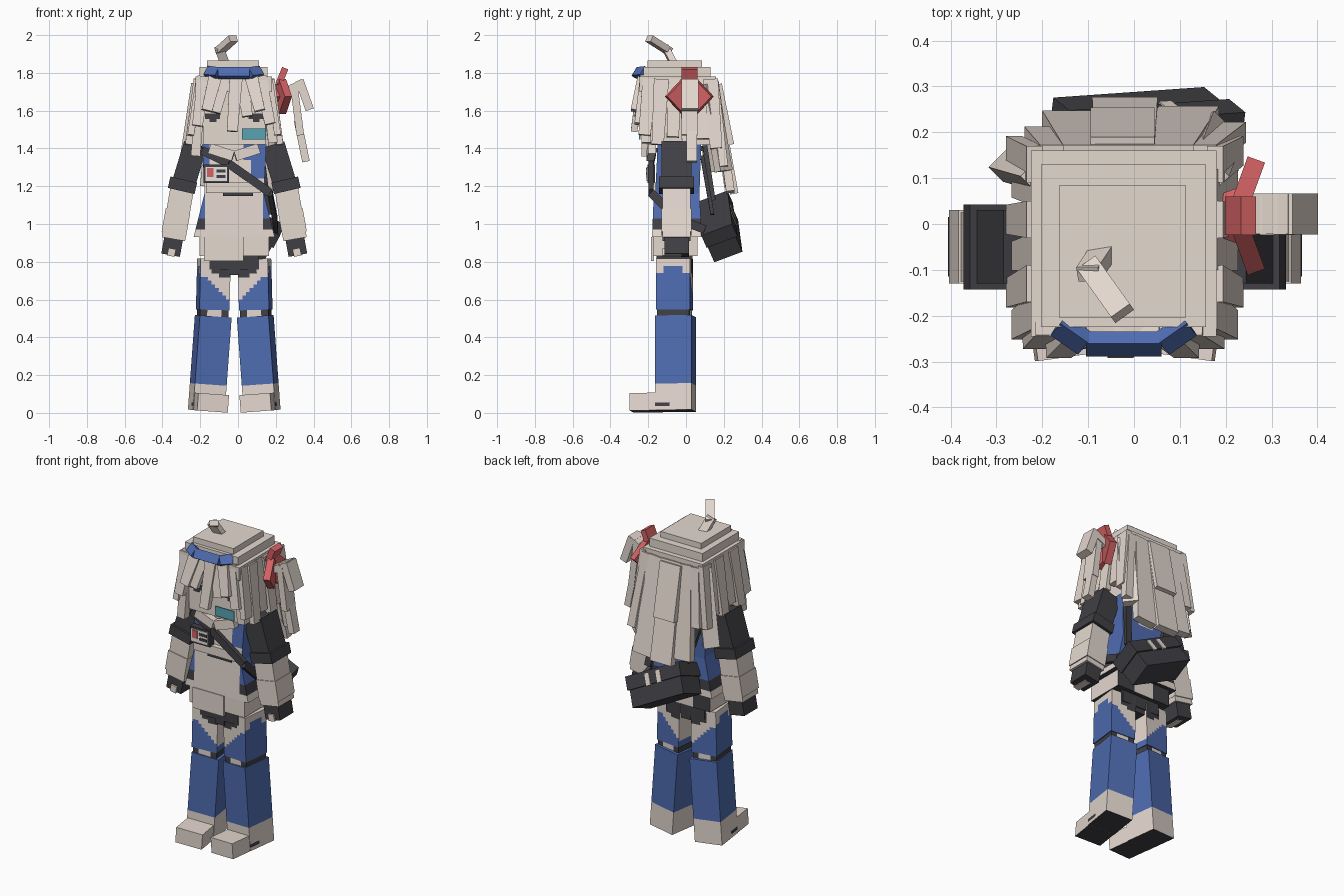
import bpy, bmesh, math
from mathutils import Matrix, Vector

if "Cube" in bpy.data.objects:
    bpy.data.objects.remove(bpy.data.objects["Cube"])

CX = -0.02  # body centre line
rad = math.radians


def material(name, rgb):
    m = bpy.data.materials.new(name)
    lin = [((c / 255 + 0.055) / 1.055) ** 2.4 for c in rgb] + [1]
    m.use_nodes = True
    m.diffuse_color = lin
    b = m.node_tree.nodes["Principled BSDF"]
    b.inputs["Base Color"].default_value = lin
    b.inputs["Roughness"].default_value = 0.9
    return m


MATS = [material("beige", (228, 216, 207)), material("charcoal", (64, 64, 69)),
        material("blue", (79, 108, 177)), material("red", (212, 98, 100)),
        material("teal", (88, 164, 180)), material("white", (240, 236, 232))]
BEIGE, DARK, BLUE, RED, TEAL, WHITE = range(6)


def finish(name, bm, mat, rule=None, step=0.02, matrix=None):
    """Colour by rule(centre, normal) on a fine grid, or flat, then link."""
    if rule:
        for ax in range(3):
            co = [v.co[ax] for v in bm.verts]
            lo, n = min(co), max(1, round((max(co) - min(co)) / step))
            d = (max(co) - lo) / n
            no = Vector([1 if i == ax else 0 for i in range(3)])
            for i in range(1, n):
                bmesh.ops.bisect_plane(bm, geom=bm.verts[:] + bm.edges[:] + bm.faces[:],
                                       plane_co=no * (lo + i * d), plane_no=no)
        bm.normal_update()
        for f in bm.faces:
            f.material_index = rule(f.calc_center_median(), f.normal)
        # merge cells of one colour back into large flat faces
        bmesh.ops.dissolve_limit(bm, angle_limit=0.01, verts=bm.verts[:], edges=bm.edges[:],
                                 delimit={'MATERIAL'})
    else:
        for f in bm.faces:
            f.material_index = mat
    if matrix:
        bm.transform(matrix)
    me = bpy.data.meshes.new(name)
    bm.to_mesh(me)
    bm.free()
    for m in MATS:
        me.materials.append(m)
    bpy.context.collection.objects.link(bpy.data.objects.new(name, me))


def box(name, x, y, z, mat=BEIGE, top=None, rule=None, matrix=None):
    """Box from ranges; top=(x range, y range) tapers it."""
    bm = bmesh.new()
    bmesh.ops.create_cube(bm, size=1)
    for v in bm.verts:
        i, j, k = [int(c > 0) for c in v.co]
        xr, yr = top if (k and top) else (x, y)
        v.co = (xr[i], yr[j], z[k])
    finish(name, bm, mat, rule, matrix=matrix)


def bar(name, p0, p1, w, t, mat=BEIGE, out=(0, -1, 0), taper=1.0):
    """Box running from p0 to p1, with its thickness along 'out'."""
    p0, p1 = Vector(p0), Vector(p1)
    d = (p1 - p0).normalized()
    side = d.cross(Vector(out)).normalized()
    n = side.cross(d)
    m = Matrix((side, n, d)).transposed().to_4x4()
    m.translation = p0
    h, k, L = w / 2, t / 2, (p1 - p0).length
    box(name, (-h, h), (-k, k), (0, L), mat, matrix=m, top=((-h * taper, h * taper), (-k, k)))


# Legs, boots, sleeves and hands
for s, side in ((1, "left"), (-1, "right")):
    leg = (Matrix.Translation((CX + s * 0.111, -0.055, 0.511)) @ Matrix.Rotation(rad(-4.2 * s), 4, 'Y')
           @ Matrix.Rotation(rad(-8 * s), 4, 'Z'))

    def boot_rule(c, n, s=s):
        if n.z < -0.5:
            return DARK if c.z < -0.4 else BLUE
        if s * n.x > 0.5 and -0.10 < c.y < -0.02 and -0.49 < c.z < -0.455:
            return DARK
        return BEIGE if c.z < -0.36 else BLUE

    box(side + "_lower_leg", (-0.085, 0.085), (-0.097, 0.097), (-0.502, 0), rule=boot_rule, matrix=leg)
    box(side + "_boot_toe", (-0.082, 0.082), (-0.235, -0.09), (-0.503, -0.41), rule=boot_rule, matrix=leg)

    def thigh_rule(c, n, s=s):
        u = s * c.x  # outward
        if u < 0.02 and c.z > 0.19 + 0.3 * u and abs(n.y) > 0.5:
            return DARK
        if s * n.x > 0.5:
            return BLUE if c.z < (0.225 if abs(c.y) < 0.05 else 0.19) else BEIGE
        return BLUE if c.z < 0.12 + 0.9 * u else BEIGE

    thigh = (Matrix.Translation((CX + s * 0.114, -0.06, 0.545)) @ Matrix.Rotation(rad(-1.5 * s), 4, 'Y')
             @ Matrix.Rotation(rad(-6 * s), 4, 'Z'))
    box(side + "_thigh", (-0.08, 0.08), (-0.09, 0.09), (0, 0.27), rule=thigh_rule, matrix=thigh)
    box(side + "_knee", (-0.075, 0.075), (-0.085, 0.085), (-0.06, 0.03), matrix=thigh,
        rule=lambda c, n: BEIGE if abs(c.x) < 0.03 else DARK)

    def arm(name, a, b, w, t, mat, s=s, side=side):
        bar(f"{side}_{name}", (CX + s * a[0], -0.05, a[1]), (CX + s * b[0], -0.05, b[1]), w, t, mat)

    arm("sleeve", (0.205, 1.42), (0.275, 1.19), 0.125, 0.16, DARK)
    arm("sleeve_cuff", (0.267, 1.235), (0.281, 1.175), 0.145, 0.185, DARK)
    arm("forearm", (0.272, 1.21), (0.322, 0.92), 0.125, 0.15, BEIGE)
    arm("wrist_band", (0.298, 1.07), (0.319, 0.95), 0.132, 0.16, BEIGE)
    arm("hand", (0.318, 0.94), (0.337, 0.835), 0.10, 0.13, DARK)
    bar(side + "_fingers", (CX + s * 0.328, -0.075, 0.87), (CX + s * 0.336, -0.075, 0.83), 0.04, 0.1)


# Torso: chest, tunic, hem and shorts
def chest_rule(c, n):
    if n.y < -0.5:
        edge = 0.03 if c.z > 1.34 else 0.07  # stepped pale panel, wider below
        if -0.15 < c.x < edge or c.z < 1.24:
            return BEIGE
    if n.y > 0.5 and abs(c.x - CX) < 0.05 and 1.25 < c.z < 1.33:
        return BEIGE
    return DARK if n.z > 0.5 else BLUE


def tunic_rule(c, n):
    if n.z < -0.5:
        return DARK
    if (n.y < -0.5 and abs(c.x - CX) < 0.145) or c.z < 0.98:
        return BEIGE
    return DARK if c.z < 1.03 else BLUE


box("chest", (CX - 0.155, CX + 0.155), (-0.165, 0.07), (1.12, 1.42), rule=chest_rule,
    top=((CX - 0.17, CX + 0.17), (-0.15, 0.08)))
box("neck", (CX - 0.07, CX + 0.07), (-0.12, 0.04), (1.38, 1.48))
box("tunic", (CX - 0.215, CX + 0.215), (-0.18, 0.085), (0.93, 1.17), rule=tunic_rule,
    top=((CX - 0.155, CX + 0.155), (-0.17, 0.07)))
box("tunic_hem", (CX - 0.185, CX + 0.185), (-0.175, 0.06), (0.83, 0.935),
    rule=lambda c, n: DARK if n.z < -0.5 or (n.y > 0.5 and abs(c.x - CX) > 0.06) else BEIGE)
box("front_flap", (CX - 0.16, CX + 0.05), (-0.185, -0.17), (0.805, 0.93))
box("shorts", (CX - 0.13, CX + 0.13), (-0.155, 0.035), (0.76, 0.85), DARK)
box("crotch_panel", (CX - 0.03, CX + 0.03), (-0.15, 0.03), (0.73, 0.8), DARK)
box("chest_ruffle", (CX - 0.15, CX + 0.14), (-0.19, -0.15), (1.165, 1.22))
box("chest_ruffle_shadow_band", (CX - 0.06, CX + 0.10), (-0.18, -0.15), (1.147, 1.166), DARK)
for s, side in ((1, "left"), (-1, "right")):
    bar(side + "_collar", (CX + s * 0.005, -0.19, 1.36), (CX + s * 0.13, -0.18, 1.40), 0.055, 0.04)

# Badge on the chest
BX, BZ = -0.115, 1.265
for name, dx, dz, w, h, y, mat in (("frame", 0, 0, 0.135, 0.098, -0.205, DARK), ("card", 0, 0, 0.112, 0.076, -0.209, WHITE),
                                   ("photo", -0.032, 0.008, 0.034, 0.048, -0.212, RED),
                                   ("line_upper", 0.025, 0.015, 0.05, 0.016, -0.212, DARK),
                                   ("line_lower", 0.025, -0.014, 0.05, 0.016, -0.212, DARK)):
    box("badge_" + name, (BX + dx - w / 2, BX + dx + w / 2), (y, -0.165 if name == "frame" else y + 0.006),
        (BZ + dz - h / 2, BZ + dz + h / 2), mat)

# Shoulder strap looping from right shoulder to left hip
strap = [(-0.19, 0.09, 1.40), (-0.19, -0.17, 1.39), (-0.05, -0.185, 1.32), (0.17, -0.185, 1.165),
         (0.195, -0.05, 1.03), (0.2, 0.10, 0.97)]
outs = [(0, 0, 1), (0, -1, 0), (0, -1, 0), (1, 0, 0), (1, 0, 0)]
for i, o in enumerate(outs):
    bar(f"strap_{i + 1}", strap[i], strap[i + 1], 0.045, 0.025, DARK, out=o)
bar("strap_back", (-0.17, 0.1, 1.41), (-0.08, 0.15, 1.08), 0.045, 0.025, DARK, out=(0, 1, 0))
bar("strap_back_left", (0.12, 0.085, 1.36), (0.16, 0.14, 1.05), 0.04, 0.02, DARK, out=(0, 1, 0))

# Bag slung slanting across the back hip
bag = (Matrix.Translation((0.02, 0.185, 0.985)) @ Matrix.Rotation(rad(4), 4, 'Z')
       @ Matrix.Rotation(rad(27), 4, 'Y') @ Matrix.Rotation(rad(23), 4, 'X'))
box("bag_body", (-0.185, 0.185), (-0.085, 0.075), (-0.09, 0.06), DARK, matrix=bag)
box("bag_lid", (-0.195, 0.195), (-0.09, 0.085), (0.01, 0.09), DARK, matrix=bag)
for i, x in enumerate((-0.04, 0.04)):
    box(f"bag_buckle_{i + 1}", (x - 0.015, x + 0.015), (0.08, 0.089), (0.005, 0.075), matrix=bag)

# Head, face and crown of hair
box("head", (CX - 0.165, CX + 0.165), (-0.21, 0.13), (1.42, 1.8))
box("hair_crown_lower", (-0.225, 0.18), (-0.245, 0.16), (1.70, 1.78))
box("hair_crown_middle", (-0.203, 0.157), (-0.225, 0.13), (1.77, 1.83))
box("hair_crown_top", (-0.163, 0.112), (-0.205, 0.085), (1.825, 1.865))
for x, side in ((-0.135, "right"), (0.095, "left")):
    box(side + "_eye", (x - 0.04, x + 0.04), (-0.216, -0.208), (1.555, 1.585), DARK)
    box(side + "_pupil", (x - 0.015, x + 0.02), (-0.216, -0.208), (1.54, 1.556), DARK)
box("cheek_lens", (0.02, 0.147), (-0.25, -0.242), (1.447, 1.505), TEAL)

# Fringe strands: x top, x bottom, z bottom
for i, (a, b, z) in enumerate(((-0.18, -0.215, 1.52), (-0.12, -0.165, 1.60), (-0.07, -0.12, 1.59), (-0.01, -0.03, 1.49),
                               (0.02, 0.05, 1.57), (0.07, 0.115, 1.60), (0.115, 0.17, 1.53))):
    bar(f"fringe_{i + 1}", (a, -0.225 - 0.012 * (i % 2), 1.78), (b, -0.255 - 0.02 * (i % 2), z), 0.07, 0.035, taper=0.8)

# Side strands: y, y at tip, z at tip
for s, side in ((1, "left"), (-1, "right")):
    for i, (y, yt, z) in enumerate(((-0.19, -0.22, 1.47), (-0.13, -0.15, 1.42), (-0.06, -0.07, 1.46),
                                    (0.01, 0.01, 1.43), (0.08, 0.09, 1.45), (0.13, 0.16, 1.40))):
        o = 0.012 * (i % 2)
        bar(f"{side}_side_strand_{i + 1}", (CX + s * (0.185 + o), y, 1.765), (CX + s * (0.23 + o), yt, z),
            0.08, 0.035, out=(s, 0, 0), taper=0.8)
    bar(side + "_front_lock", (CX + s * 0.175, -0.21, 1.72), (CX + s * 0.205, -0.21, 1.36 if s < 0 else 1.43), 0.05, 0.05)
    bar(side + "_back_lock", (CX + s * 0.18, 0.12, 1.74), (CX + s * (0.21 if s > 0 else 0.25), 0.14 if s < 0 else 0.2, 1.28),
        0.09, 0.045, out=(s, 1, 0))

# Long back hair: x top, x tip, y tip, z tip, width
for i, (a, b, y, z, w) in enumerate(((-0.02, -0.02, 0.255, 1.16, 0.13), (-0.10, -0.14, 0.225, 1.2, 0.11),
                                     (0.07, 0.12, 0.235, 1.17, 0.12), (0.13, 0.19, 0.2, 1.3, 0.1),
                                     (-0.16, -0.19, 0.19, 1.4, 0.09))):
    bar(f"back_strand_{i + 1}", (a, 0.15, 1.75), (b, y, z), w, 0.045, out=(0, 1, 0), taper=1.1)
bar("back_hair_overlay", (-0.025, 0.17, 1.74), (-0.025, 0.235, 1.42), 0.14, 0.04, out=(0, 1, 0))

# Curl on the crown
bar("curl_base", (-0.07, -0.065, 1.85), (-0.10, -0.11, 1.935), 0.05, 0.035)
bar("curl_tip", (-0.10, -0.09, 1.915), (-0.025, -0.195, 1.982), 0.05, 0.035, out=(0, 0, 1))

# Headband
band = [(-0.165, -0.22, 1.805), (-0.105, -0.262, 1.80), (0.06, -0.262, 1.80), (0.12, -0.22, 1.805)]
for i in range(3):
    bar(f"headband_{i + 1}", band[i], band[i + 1], 0.055, 0.03, BLUE, out=(0, -1, 0.6))

# Side bow: upright tab and two square wings set on their corners
bar("bow_tab", (0.215, 0.018, 1.74), (0.25, 0.018, 1.825), 0.085, 0.035, RED, out=(1, 0, 0))
for s, side in ((1, "back"), (-1, "front")):
    wing = (Matrix.Translation((0.235, 0.018 + s * 0.035, 1.675)) @ Matrix.Rotation(rad(-20 * s), 4, 'Z')
            @ Matrix.Rotation(rad(45), 4, 'X'))
    box(f"bow_{side}_wing", (-0.02, 0.02), (-0.066, 0.066), (-0.066, 0.066), RED, matrix=wing)

# Side tail of hair
bar("side_tail_root", (0.25, 0.022, 1.70), (0.345, 0.022, 1.75), 0.088, 0.04, out=(0, 0, 1))
bar("side_tail_outer", (0.325, 0.022, 1.76), (0.38, 0.022, 1.605), 0.09, 0.045, out=(1, 0, 0))
bar("side_tail_inner", (0.295, 0.018, 1.74), (0.33, 0.018, 1.47), 0.085, 0.04, out=(1, 0, 0))
bar("side_tail_tip", (0.315, 0.03, 1.55), (0.36, 0.03, 1.33), 0.055, 0.04, out=(1, 0, 0))
